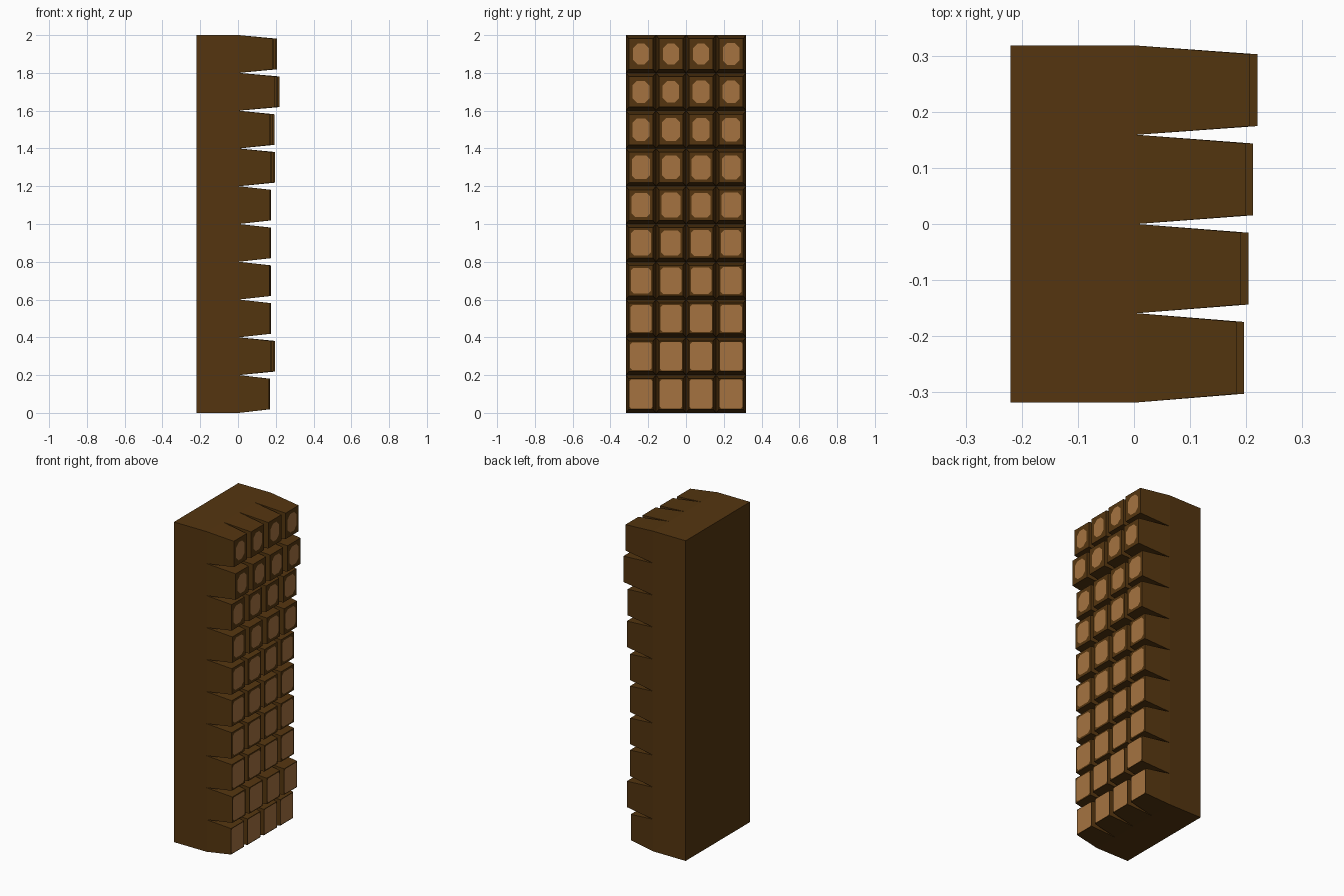
import bpy, bmesh
from mathutils import Vector

cube = bpy.data.objects.get("Cube")
if cube:
    bpy.data.objects.remove(cube, do_unlink=True)


def material(name, rgb):
    m = bpy.data.materials.new(name)
    m.use_nodes = True
    m.diffuse_color = (*rgb, 1)
    m.node_tree.nodes["Principled BSDF"].inputs["Base Color"].default_value = (*rgb, 1)
    return m


brown = material("dark_brown", (0.089, 0.036, 0.005))
tan = material("tan", (0.376, 0.171, 0.051))

ROWS, COLS = 10, 4
CELL_Y, CELL_Z = 0.159, 0.2
ROOT = 0.005
BACK = -0.22


def finish(name, bm):
    bmesh.ops.recalc_face_normals(bm, faces=bm.faces)
    mesh = bpy.data.meshes.new(name)
    bm.to_mesh(mesh)
    bm.free()
    mesh.materials.append(brown)
    mesh.materials.append(tan)
    obj = bpy.data.objects.new(name, mesh)
    bpy.context.collection.objects.link(obj)
    return obj


def rectangle(x, cy, cz, hy, hz):
    return [Vector((x, cy + a * hy, cz + b * hz))
            for a, b in ((-1, -1), (1, -1), (1, 1), (-1, 1))]


def add_block(bm, cy, cz, tip, wear):
    """Tapered block whose tip carries a tan panel with clipped corners."""
    base = [bm.verts.new(p) for p in rectangle(ROOT, cy, cz, CELL_Y / 2, CELL_Z / 2)]
    end = [bm.verts.new(p) for p in rectangle(tip, cy, cz, 0.064, 0.081)]
    panel = rectangle(tip, cy, cz, 0.060 - 0.018 * wear, 0.076 - 0.020 * wear)
    clip = 0.008 + 0.018 * wear
    corners = []
    for i, p in enumerate(panel):
        before, after = panel[i - 1], panel[(i + 1) % 4]
        corners.append([bm.verts.new(p + (q - p).normalized() * clip)
                        for q in (before, after)])
    for i in range(4):
        j = (i + 1) % 4
        bm.faces.new((base[i], base[j], end[j], end[i]))
        bm.faces.new((end[i], end[j], corners[j][0], corners[i][1]))
        bm.faces.new((end[i], corners[i][1], corners[i][0]))
    face = bm.faces.new([v for pair in corners for v in pair])
    face.material_index = 1


# Solid backing slab
bm = bmesh.new()
bmesh.ops.create_cube(bm, size=1)
for v in bm.verts:
    v.co = Vector((ROOT if v.co.x > 0 else BACK,
                   v.co.y * CELL_Y * COLS,
                   (v.co.z + 0.5) * CELL_Z * ROWS))
finish("backing_slab", bm)

# Rows of tapered blocks, longer towards the top and the back
row_reach = (0.170, 0.197, 0.175, 0.174, 0.175, 0.175, 0.197, 0.192, 0.220, 0.207)
for row, reach in enumerate(row_reach):
    bm = bmesh.new()
    for col in range(COLS):
        drop = (COLS - 1 - col) * (0.008 if reach > 0.19 else 0.002)
        wear = min(1, max(0, row / 9 - 0.03 * col + 0.05 * ((row + col) % 2)))
        add_block(bm, (col - 1.5) * CELL_Y, (row + 0.5) * CELL_Z, reach - drop, wear)
    finish(f"block_row_{row + 1}", bm)
